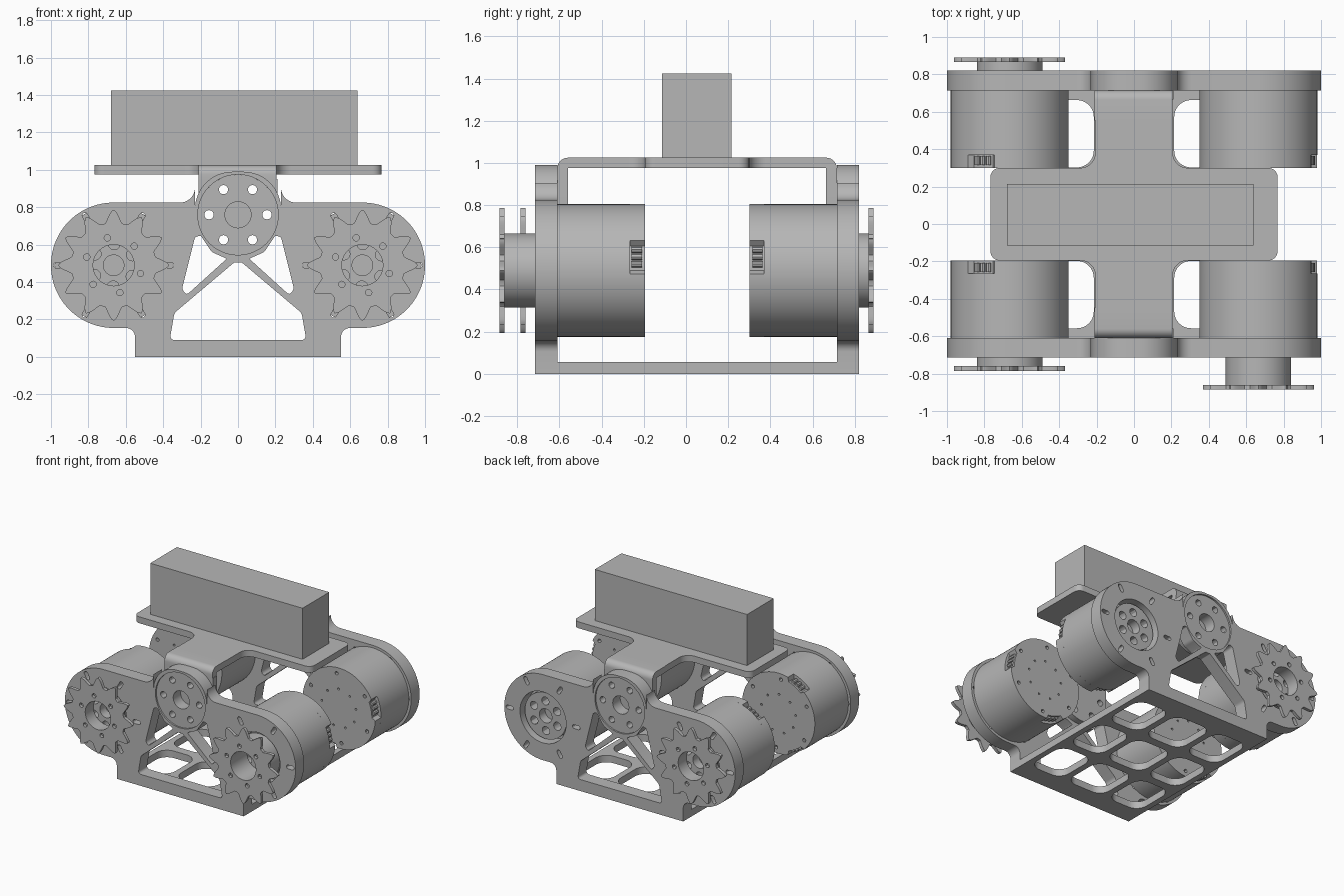
import bpy, bmesh
from math import sin, cos, pi, tan, radians
from mathutils import Vector, Matrix, Euler

if "Cube" in bpy.data.objects:
    bpy.data.objects.remove(bpy.data.objects["Cube"])

CY = 0.0525            # middle of the chassis along y
MX, MZ = 0.665, 0.49   # motor axis
PX, PZ = 0.0, 0.76     # bracket pivot axis

grey = bpy.data.materials.new("machined grey")
grey.use_nodes = True
grey.diffuse_color = (0.47, 0.47, 0.47, 1)
grey.node_tree.nodes["Principled BSDF"].inputs["Base Color"].default_value = (0.47, 0.47, 0.47, 1)


def circle(x, y, r, n=32):
    return [(x + r * cos(2 * pi * i / n), y + r * sin(2 * pi * i / n)) for i in range(n)]


def ring_of(x, y, dist, r, count=6, phase=0.0):
    return [circle(x + dist * cos(phase + 2 * pi * i / count),
                   y + dist * sin(phase + 2 * pi * i / count), r, 12) for i in range(count)]


def rounded(corners):
    """Polygon from (x, y, fillet radius) corners."""
    out = []
    for i, (x, y, r) in enumerate(corners):
        p = Vector((x, y))
        a = (Vector(corners[i - 1][:2]) - p).normalized()
        b = (Vector(corners[(i + 1) % len(corners)][:2]) - p).normalized()
        if r == 0:
            out.append((x, y))
            continue
        half = a.angle(b) / 2
        c = p + (a + b).normalized() * (r / sin(half))
        start, end = p + a * (r / tan(half)) - c, p + b * (r / tan(half)) - c
        sweep = start.angle_signed(end)
        steps = max(3, int(abs(sweep) * r * 40) + 4)
        for k in range(steps + 1):
            out.append(tuple(c + Matrix.Rotation(-sweep * k / steps, 2) @ start))
    return out


def box_loop(x, y, hx, hy, r):
    return rounded([(x - hx, y - hy, r), (x + hx, y - hy, r), (x + hx, y + hy, r), (x - hx, y + hy, r)])


def mirrored(half):
    return half + [(-p[0],) + tuple(p[1:]) for p in reversed(half)]


TURN = {"x": (pi / 2, 0, pi / 2), "y": (pi / 2, 0, 0), "z": (0, 0, 0)}


def prism(name, loops, axis, a, b):
    """Extrude an outline with holes along an axis, from a to b."""
    curve = bpy.data.curves.new(name, "CURVE")
    curve.dimensions, curve.fill_mode = "2D", "BOTH"
    curve.extrude = abs(b - a) / 2
    for loop in loops:
        s = curve.splines.new("POLY")
        s.points.add(len(loop) - 1)
        for pt, (u, v) in zip(s.points, loop):
            pt.co = (u, v, 0, 1)
        s.use_cyclic_u = True
    temp = bpy.data.objects.new(name + "_outline", curve)
    bpy.context.collection.objects.link(temp)
    deps = bpy.context.evaluated_depsgraph_get()
    mesh = bpy.data.meshes.new_from_object(temp.evaluated_get(deps))
    bpy.data.objects.remove(temp)
    mesh.name = name
    mid = Vector([(a + b) / 2 if k == axis else 0 for k in "xyz"])
    mesh.transform(Matrix.Translation(mid) @ Euler(TURN[axis]).to_matrix().to_4x4())
    bm = bmesh.new()
    bm.from_mesh(mesh)
    bmesh.ops.remove_doubles(bm, verts=bm.verts, dist=0.0002)
    bmesh.ops.recalc_face_normals(bm, faces=bm.faces)
    for f in bm.faces:
        f.smooth = True
        f.material_index = 0
    bm.to_mesh(mesh)
    bm.free()
    mesh.set_sharp_from_angle(angle=radians(30))
    mesh.materials.clear()
    mesh.materials.append(grey)
    ob = bpy.data.objects.new(name, mesh)
    bpy.context.collection.objects.link(ob)
    return ob


def slots(cx):
    out = []
    for i in range(6):
        t = i * pi / 3
        out.append([(cx + u * cos(t) - v * sin(t), MZ + u * sin(t) + v * cos(t))
                    for u, v in box_loop(0.288, 0, 0.033, 0.015, 0.0149)])
    return out


def notched(cx, angles):
    """Motor end outline with sunken pockets for the connectors."""
    out = []
    for d in range(0, 360, 3):
        near = min(abs((d - a + 180) % 360 - 180) for a in angles)
        r = 0.285 if near < 14 else 0.315
        out.append((cx + r * cos(radians(d)), MZ + r * sin(radians(d))))
    return out


def sprocket_outline(cx):
    out = []
    for i in range(192):
        t = 2 * pi * i / 192
        r = 0.297 - 0.07 * min(1, 1.1 * abs(sin(6 * t)) ** 1.5)
        out.append((cx + r * cos(t), MZ + r * sin(t)))
    return out


# Side plate outline and windows
plate = rounded(mirrored([(0.55, 0, 0), (0.55, 0.155, 0.05), (1, 0.155, 0.334), (1, 0.825, 0.334),
                          (0.23, 0.825, 0.08), (0.23, 0.99, 0.2)]))
lower_window = rounded(mirrored([(0.365, 0.09, 0.02), (0.34, 0.235, 0.04), (0.02, 0.505, 0.01)]))
upper = [(0.06, 0.525, 0.006), (0.14, 0.56, 0.05), (0.2, 0.65, 0.012), (0.23, 0.64, 0.02),
         (0.305, 0.34, 0.035), (0.27, 0.335, 0.03)]
upper_windows = [rounded([(s * x, z, r) for x, z, r in upper]) for s in (-1, 1)]
pivot_holes = ring_of(PX, PZ, 0.155, 0.025)

for side, end in ((-1, "front"), (1, "back")):
    def across(name, loops, a, b):
        return prism(f"{end}_{name}", loops, "y", CY + side * a, CY + side * b)

    bores = [circle(s * MX, MZ, 0.2, 48) for s in (-1, 1)]
    across("side_plate", [plate, lower_window, circle(PX, PZ, 0.215, 48)] + upper_windows + bores
           + slots(-MX) + slots(MX), 0.6625, 0.7675)
    across("pivot_disc", [circle(PX, PZ, 0.2149, 48), circle(PX, PZ, 0.07)] + pivot_holes, 0.6625, 0.755)

    # Bracket leg and its bend
    leg = rounded([(0.21, 0.95, 0), (-0.21, 0.95, 0), (-0.21, 0.55, 0.2), (0.21, 0.55, 0.2)])
    across("bracket_leg", [leg] + pivot_holes, 0.6125, 0.6625)
    bend = [(0.5, 1.025, 0), (0.6625, 1.025, 0.05), (0.6625, 0.95, 0), (0.6125, 0.95, 0),
            (0.6125, 0.975, 0), (0.5, 0.975, 0)]
    prism(f"{end}_bracket_bend", [rounded([(CY + side * y, z, r) for y, z, r in bend])], "x", -0.21, 0.205)

    # Motors, one at each end of the plate
    for s, label in ((-1, "right"), (1, "left")):
        cx = s * MX
        angles = (13, 253) if s > 0 else (120, 240)
        across(f"{label}_motor_body", [circle(cx, MZ, 0.315, 96)], 0.6625, 0.3175)
        across(f"{label}_motor_end", [notched(cx, angles)] + ring_of(cx, MZ, 0.27, 0.014, 6, 0.6)
               + ring_of(cx, MZ, 0.15, 0.008, 9, 0.2), 0.3175, 0.2475)
        for a in angles:
            for k in (-7, 0, 7):
                t = radians(a + k)
                across(f"{label}_motor_connector",
                       [circle(cx + 0.288 * cos(t), MZ + 0.288 * sin(t), 0.015, 8)], 0.31, 0.262)
        across(f"{label}_motor_hub", [circle(cx, MZ, 0.18, 48), circle(cx, MZ, 0.055)]
               + ring_of(cx, MZ, 0.115, 0.032, 6, 0.5), 0.6625, 0.735)

        # Drive sprocket on a hollow spacer; one motor is left bare
        if (side, s) == (1, 1):
            continue
        out = 0.9125 if (side, s) == (-1, 1) else 0.8125
        across(f"{label}_spacer", [circle(cx, MZ, 0.175, 64), circle(cx, MZ, 0.11)], 0.735, out)
        across(f"{label}_sprocket", [sprocket_outline(cx), circle(cx, MZ, 0.11)]
               + ring_of(cx, MZ, 0.15, 0.017, 6, 0.75), out, out + 0.025)

# Base plate with nine lightening windows and corner bolt holes
windows = [box_loop(0.36 * i, CY + 0.43 * j, 0.145 if i else 0.165, 0.18, 0.09)
           for i in (-1, 0, 1) for j in (-1, 0, 1)]
bolts = [circle(sx * x, CY + sy * 0.71, 0.018, 12) for sx in (-1, 1) for sy in (-1, 1) for x in (0.4, 0.48)]
prism("base_plate", [box_loop(0, CY, 0.55, 0.7675, 0)] + windows + bolts, "z", 0, 0.055)

# Top bracket deck with side wings
deck_half = [(0.207, -0.5, 0), (0.207, -0.2475, 0.08), (0.768, -0.2475, 0.05)]
right_edge = deck_half + [(x, -y, r) for x, y, r in reversed(deck_half)]
prism("bracket_deck", [rounded([(x, y + CY, r) for x, y, r in mirrored(right_edge)])], "z", 0.975, 1.025)

# Payload box
prism("payload_box", [box_loop(-0.02, 0.05, 0.66, 0.165, 0)], "z", 1.025, 1.425)
